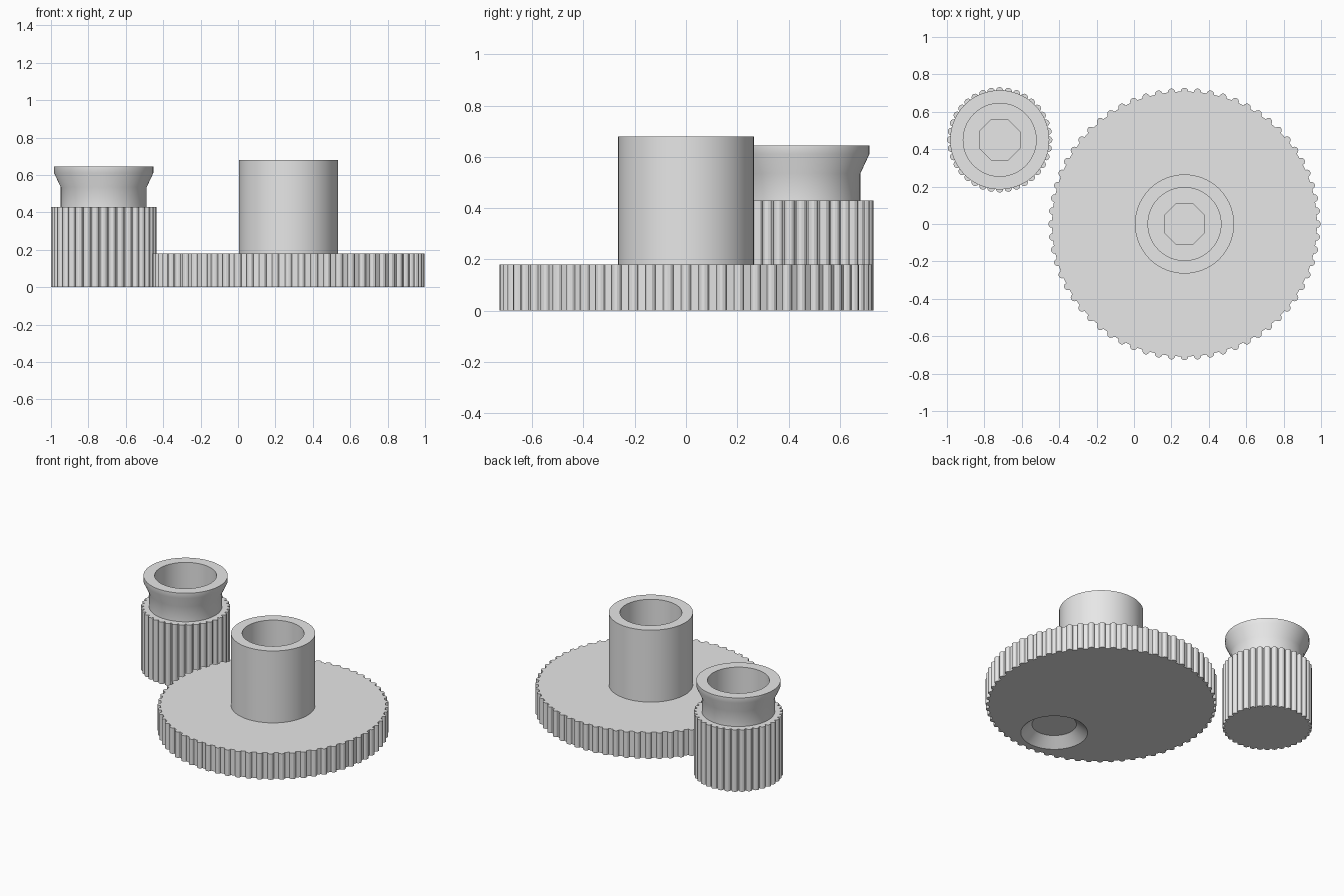
import bpy, bmesh, math

if "Cube" in bpy.data.objects:
    bpy.data.objects.remove(bpy.data.objects["Cube"])

grey = bpy.data.materials.new("light grey plastic")
grey.diffuse_color = (0.8, 0.8, 0.8, 1)
grey.use_nodes = True
grey.node_tree.nodes["Principled BSDF"].inputs["Base Color"].default_value = grey.diffuse_color
SEG = 96


def finish(bm, name, loc):
    bmesh.ops.recalc_face_normals(bm, faces=bm.faces[:])
    mesh = bpy.data.meshes.new(name)
    bm.to_mesh(mesh)
    bm.free()
    mesh.materials.append(grey)
    ob = bpy.data.objects.new(name, mesh)
    ob.location = loc
    bpy.context.collection.objects.link(ob)
    return ob


def activate(ob):
    bpy.ops.object.select_all(action='DESELECT')
    ob.select_set(True)
    bpy.context.view_layer.objects.active = ob


def smooth(ob):
    activate(ob)
    bpy.ops.object.shade_smooth_by_angle(angle=math.radians(28))


def lathe(name, profile, loc, seg=SEG, ring=False, phase=0.0):
    """Revolve (radius, z) points; a ring closes on itself, otherwise the ends are capped."""
    bm = bmesh.new()
    loops = []
    for r, z in profile:
        loops.append([bm.verts.new((r * math.cos(phase + math.tau * i / seg),
                                    r * math.sin(phase + math.tau * i / seg), z))
                      for i in range(seg)])
    pairs = list(zip(loops, loops[1:]))
    if ring:
        pairs.append((loops[-1], loops[0]))
    else:
        bm.faces.new(loops[0])
        bm.faces.new(loops[-1])
    for a, b in pairs:
        for i in range(seg):
            j = (i + 1) % seg
            bm.faces.new((a[i], a[j], b[j], b[i]))
    return finish(bm, name, loc)


def gear(name, loc, teeth, root, bump, height):
    """Disc outlined by rounded teeth, extruded upward."""
    bm = bmesh.new()
    outline = []
    for t in range(teeth):
        a = math.tau * t / teeth
        for k in range(7):
            b = a + math.radians(-90 + 30 * k)
            outline.append(bm.verts.new((root * math.cos(a) + bump * math.cos(b),
                                         root * math.sin(a) + bump * math.sin(b), 0)))
    face = bm.faces.new(outline)
    ext = bmesh.ops.extrude_face_region(bm, geom=[face])
    top = [v for v in ext["geom"] if isinstance(v, bmesh.types.BMVert)]
    bmesh.ops.translate(bm, verts=top, vec=(0, 0, height))
    return finish(bm, name, loc)


def cut(ob, cutters):
    activate(ob)
    for c in cutters:
        c.hide_render = True
        mod = ob.modifiers.new("cut", 'BOOLEAN')
        mod.operation = 'DIFFERENCE'
        mod.solver = 'EXACT'
        mod.object = c
        bpy.ops.object.modifier_apply(modifier=mod.name)
        bpy.data.objects.remove(c)


BIG = (0.27, 0, 0)
SMALL = (-0.718, 0.45, 0)
OCT = math.pi / 8

# Large gear with octagonal socket and conical recess underneath
large = gear("large_gear", BIG, 64, 0.708, 0.02, 0.18)
cut(large, [
    lathe("socket_cutter", [(0.117, 0.09), (0.117, 0.3)], BIG, 8, phase=OCT),
    lathe("recess_cutter", [(0.222, -0.01), (0.14, 0.06)], (0.27, -0.46, 0)),
])
smooth(large)

# Tall hollow hub
smooth(lathe("large_hub", [(0.265, 0.18), (0.265, 0.68), (0.195, 0.68), (0.195, 0.18)],
             BIG, ring=True))

# Small gear with deep bore and octagonal socket
small = gear("small_gear", SMALL, 36, 0.262, 0.02, 0.43)
cut(small, [
    lathe("bore_cutter", [(0.195, 0.18), (0.195, 0.6)], SMALL),
    lathe("small_socket_cutter", [(0.117, 0.09), (0.117, 0.3)], SMALL, 8, phase=OCT),
])
smooth(small)

# Flared hollow collar
smooth(lathe("flared_collar", [(0.23, 0.43), (0.23, 0.535), (0.265, 0.61), (0.265, 0.645),
                               (0.195, 0.645), (0.195, 0.43)], SMALL, ring=True))
